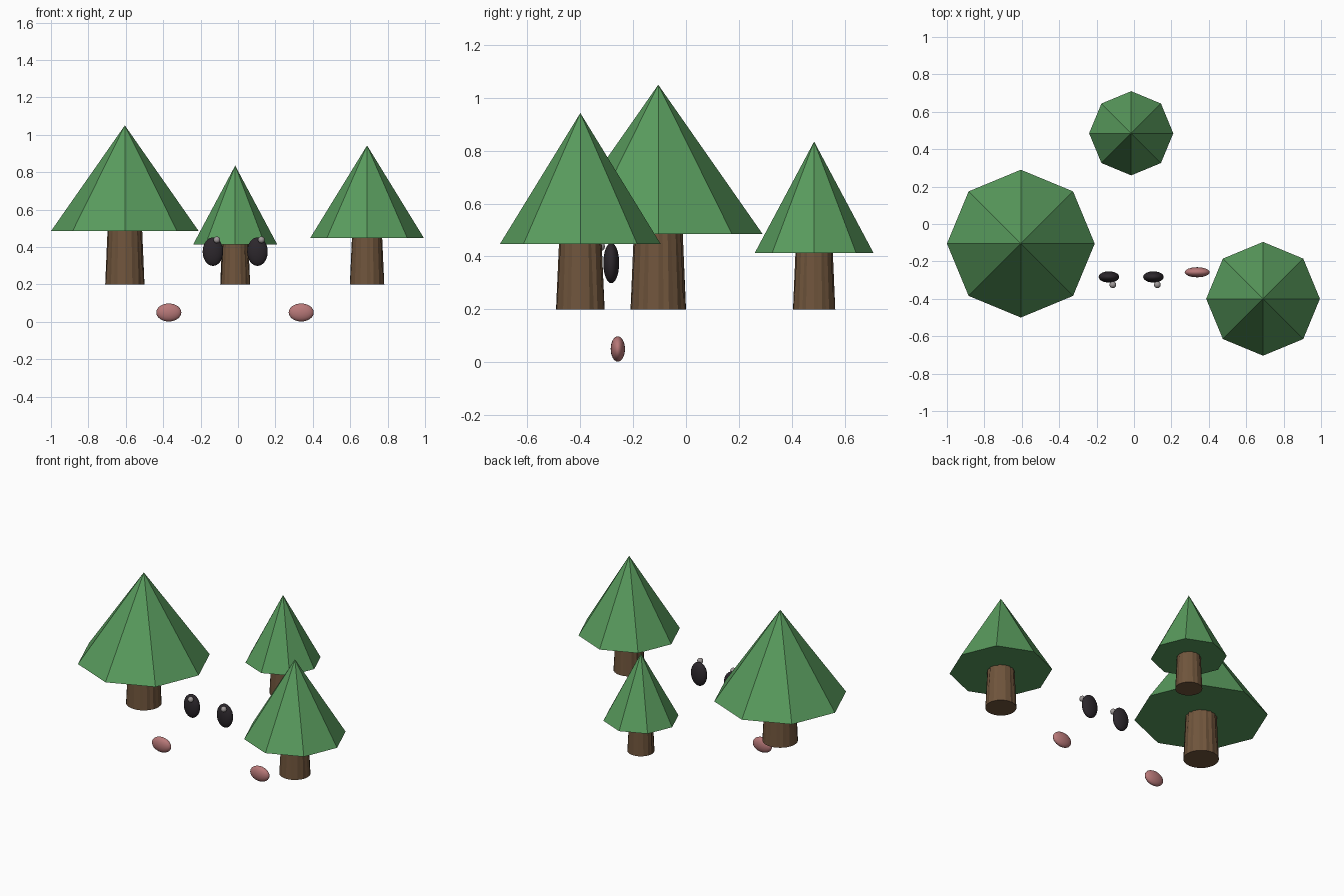
import bpy, bmesh, math, random

if "Cube" in bpy.data.objects:
    bpy.data.objects.remove(bpy.data.objects["Cube"])

random.seed(4)


def material(name, rgb):
    m = bpy.data.materials.new(name)
    m.diffuse_color = (*rgb, 1)
    m.use_nodes = True
    m.node_tree.nodes["Principled BSDF"].inputs["Base Color"].default_value = m.diffuse_color
    return m


GREEN = material("foliage_green", (0.10, 0.33, 0.11))
BROWN = material("bark_brown", (0.16, 0.09, 0.045))
BLACK = material("eye_black", (0.025, 0.02, 0.025))
PINK = material("cheek_pink", (0.48, 0.19, 0.19))
SHINE = material("eye_shine", (0.35, 0.32, 0.32))


def ellipsoid(name, loc, radii, mat):
    bpy.ops.mesh.primitive_uv_sphere_add(segments=24, ring_count=16, radius=1, location=loc)
    ob = bpy.context.object
    ob.name = name
    ob.scale = radii
    ob.data.materials.append(mat)
    bpy.ops.object.shade_smooth()


def foliage(name, x, y, z0, z1, r):
    # eight-sided flat-faced cone with corners on the axes
    bpy.ops.mesh.primitive_cone_add(vertices=8, radius1=r, radius2=0, depth=z1 - z0,
                                    location=(x, y, (z0 + z1) / 2))
    ob = bpy.context.object
    ob.name = name
    ob.data.materials.append(GREEN)


def trunk(name, x, y, z0, z1, r0, r1, sides=32):
    # tapered trunk whose bark grooves deepen from the round foot upwards
    bm = bmesh.new()
    rings = []
    for z, r, groove in ((z0, r0, 0.0), (z1, r1, 0.07)):
        ring = []
        for i in range(sides):
            a = 2 * math.pi * i / sides
            k = r * (1 - (i % 2) * groove * random.uniform(0.5, 1.5))
            ring.append(bm.verts.new((k * math.cos(a), k * math.sin(a), z)))
        rings.append(ring)
    low, high = rings
    for i in range(sides):
        j = (i + 1) % sides
        bm.faces.new((low[i], low[j], high[j], high[i]))
    bm.faces.new(low[::-1])
    bm.faces.new(high)
    mesh = bpy.data.meshes.new(name)
    bm.to_mesh(mesh)
    bm.free()
    ob = bpy.data.objects.new(name, mesh)
    ob.location = (x, y, 0)
    mesh.materials.append(BROWN)
    bpy.context.collection.objects.link(ob)


# Trees: position, foliage base, tip, foliage radius, trunk foot and top radius
TREES = {
    "large": (-0.605, -0.105, 0.485, 1.05, 0.395, 0.105, 0.092),
    "small": (-0.015, 0.485, 0.413, 0.835, 0.225, 0.08, 0.07),
    "medium": (0.69, -0.40, 0.448, 0.943, 0.304, 0.092, 0.08),
}
for label, (x, y, base, tip, r, foot, top) in TREES.items():
    foliage(label + "_tree_foliage", x, y, base, tip, r)
    trunk(label + "_tree_trunk", x, y, 0.2, base + 0.02, foot, top)

# Face: eyes with highlights, and cheeks, mirrored about x = -0.015
for label, s in (("left", -1), ("right", 1)):
    eye_x = -0.015 + s * 0.119
    ellipsoid(label + "_eye", (eye_x, -0.283, 0.375), (0.055, 0.03, 0.076), BLACK)
    ellipsoid(label + "_eye_highlight", (eye_x + 0.021, -0.325, 0.438), (0.018,) * 3, SHINE)
    ellipsoid(label + "_cheek", (-0.016 + s * 0.354, -0.258, 0.05), (0.067, 0.027, 0.048), PINK)
